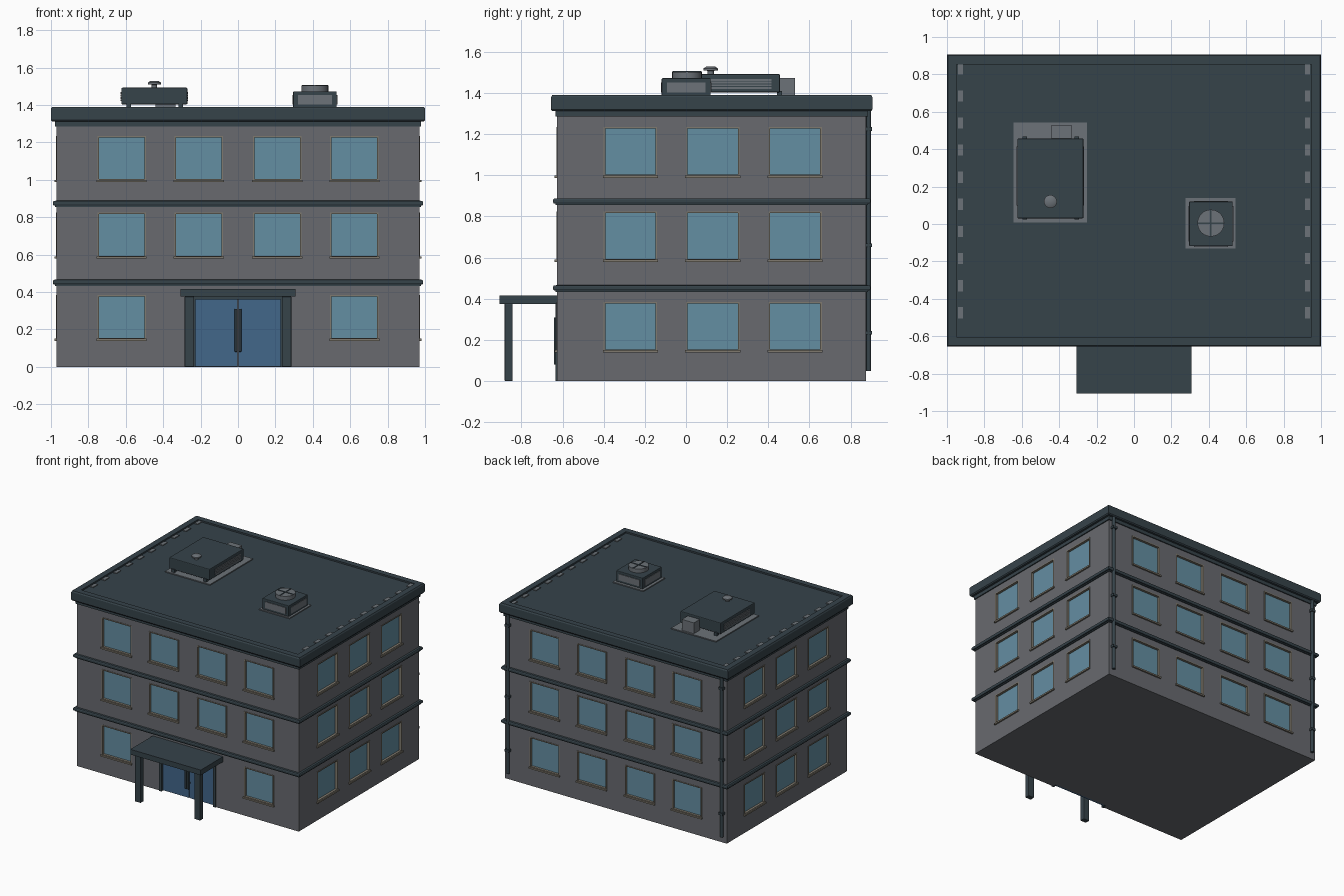
import bpy, bmesh, math
from mathutils import Matrix, Vector

if "Cube" in bpy.data.objects:
    bpy.data.objects.remove(bpy.data.objects["Cube"])


def material(name, srgb):
    m = bpy.data.materials.new(name)
    m.diffuse_color = [(c / 255 / 12.92 if c < 11 else ((c / 255 + 0.055) / 1.055) ** 2.4) for c in srgb] + [1]
    m.use_nodes = True
    m.node_tree.nodes["Principled BSDF"].inputs["Base Color"].default_value = m.diffuse_color
    return m


WALL = material("wall grey", (104, 106, 111))
DARK = material("dark slate", (54, 67, 74))
GLASS = material("window glass", (100, 142, 162))
DOOR = material("door blue", (66, 103, 138))
TRIM = material("window trim", (128, 122, 110))
METAL = material("light metal", (108, 114, 120))

HX, Y0, Y1 = 0.97, -0.626, 0.876      # wall planes
YC = (Y0 + Y1) / 2
I = Matrix.Identity(4)


def finish(name, bm, mat, bevel=0, smooth=False):
    bmesh.ops.recalc_face_normals(bm, faces=bm.faces)
    me = bpy.data.meshes.new(name)
    bm.to_mesh(me)
    bm.free()
    ob = bpy.data.objects.new(name, me)
    bpy.context.collection.objects.link(ob)
    me.materials.append(mat)
    if bevel:
        b = ob.modifiers.new("bevel", 'BEVEL')
        b.width, b.segments = bevel, 2
    if smooth:
        bpy.ops.object.select_all(action='DESELECT')
        ob.select_set(True)
        bpy.context.view_layer.objects.active = ob
        bpy.ops.object.shade_smooth_by_angle(angle=math.radians(40))
    return ob


def add_box(bm, x0, x1, y0, y1, z0, z1, m=I):
    t = Matrix.Translation(((x0 + x1) / 2, (y0 + y1) / 2, (z0 + z1) / 2))
    bmesh.ops.create_cube(bm, size=1, matrix=m @ t @ Matrix.Diagonal((x1 - x0, y1 - y0, z1 - z0, 1)))


def boxes(name, mat, items, bevel=0):
    bm = bmesh.new()
    for b in items:
        add_box(bm, *b)
    return finish(name, bm, mat, bevel)


def turned(name, mat, places, profile, sides=20):
    """Stack of (radius, z) rings around each (x, y)."""
    bm = bmesh.new()
    for x, y in places:
        rings = [[bm.verts.new((x + r * math.cos(2 * math.pi * k / sides),
                                y + r * math.sin(2 * math.pi * k / sides), z)) for k in range(sides)]
                 for r, z in profile]
        for a, b in zip(rings, rings[1:]):
            for k in range(sides):
                j = (k + 1) % sides
                bm.faces.new((a[k], a[j], b[j], b[k]))
        bm.faces.new(rings[0])
        bm.faces.new(rings[-1])
    return finish(name, bm, mat, smooth=True)


def wall_ring(name, mat, profile):
    """Sweep a closed (offset, z) profile around the walls."""
    bm = bmesh.new()
    loops = [[bm.verts.new(p) for p in ((-HX - o, Y0 - o, z), (HX + o, Y0 - o, z),
                                        (HX + o, Y1 + o, z), (-HX - o, Y1 + o, z))] for o, z in profile]
    for i, a in enumerate(loops):
        b = loops[(i + 1) % len(loops)]
        for k in range(4):
            bm.faces.new((a[k], a[(k + 1) % 4], b[(k + 1) % 4], b[k]))
    return finish(name, bm, mat)


# Window layout: each wall has a frame whose local -y points outward
def wall_frame(x, y, deg):
    return Matrix.Translation((x, y, 0)) @ Matrix.Rotation(math.radians(deg), 4, 'Z')


front, back = wall_frame(0, Y0, 0), wall_frame(0, Y1, 180)
right, left = wall_frame(HX, YC + 0.005, 90), wall_frame(-HX, YC + 0.005, -90)
floors = (0.265, 0.705, 1.115)
spots = []
for z in floors:
    for u in (-0.622, -0.21, 0.21, 0.622):
        spots.append((back, u, z))
        if z > 0.5 or abs(u) > 0.5:
            spots.append((front, u, z))
    for u in (-0.4, 0, 0.4):
        spots += [(right, u, z), (left, u, z)]

# Walls with window and door openings cut in
W, H, T = 0.13, 0.12, 0.008
cut, glass, frame, sill = (bmesh.new() for _ in range(4))
for m, u, z in spots:
    add_box(cut, u - W, u + W, -0.1, 0.025, z - H, z + H, m)
    add_box(glass, u - W + T, u + W - T, 0.016, 0.024, z - H + T, z + H - T, m)
    for s in (-1, 1):
        a, b = sorted((u + s * W, u + s * (W - T)))
        add_box(frame, a, b, -0.003, 0.024, z - H, z + H, m)
        a, b = sorted((z + s * H, z + s * (H - T)))
        add_box(frame, u - W + T, u + W - T, -0.003, 0.024, a, b, m)
    add_box(sill, u - W - 0.004, u + W + 0.004, -0.012, 0.01, z - H - 0.007, z - H + 0.005, m)
add_box(cut, -0.24, 0.24, -0.1, 0.03, -0.1, 0.375, front)
cutter = finish("opening_cutter", cut, WALL)
cutter.hide_render = True
cutter.hide_set(True)
walls = boxes("walls", WALL, [(-HX, HX, Y0, Y1, 0, 1.34)])
mod = walls.modifiers.new("openings", 'BOOLEAN')
mod.object, mod.operation, mod.solver = cutter, 'DIFFERENCE', 'EXACT'
finish("window_glass", glass, GLASS)
finish("window_frames", frame, TRIM)
finish("window_sills", sill, TRIM)

# Floor bands, cornice and parapet
for i, z in enumerate((0.453, 0.875)):
    wall_ring("floor_band_%d" % (i + 1), DARK,
              [(-0.01, z - 0.02), (0.008, z - 0.02), (0.008, z - 0.012), (0.016, z - 0.012), (0.02, z - 0.006),
               (0.02, z + 0.006), (0.016, z + 0.012), (-0.01, z + 0.014)])
wall_ring("parapet", DARK,
          [(-0.01, 1.285), (0.008, 1.285), (0.008, 1.312), (0.024, 1.312), (0.03, 1.32), (0.03, 1.38),
           (0.024, 1.39), (-0.022, 1.39), (-0.022, 1.34)])
boxes("roof_deck", DARK, [(-HX + 0.02, HX - 0.02, Y0 + 0.02, Y1 - 0.02, 1.34, 1.378)])
boxes("roof_edge_tabs", METAL,
      [(s * 0.927 - 0.014, s * 0.927 + 0.014, y - 0.03, y + 0.03, 1.376, 1.384)
       for s in (-1, 1) for y in [-0.475 + 0.145 * k for k in range(10)]])

# Entrance: door leaves, frame, handles, canopy, posts
boxes("door_leaves", DOOR, [(-0.23, -0.002, Y0 + 0.014, Y0 + 0.028, 0.002, 0.362),
                            (0.002, 0.23, Y0 + 0.014, Y0 + 0.028, 0.002, 0.362)])
boxes("door_frame", DARK, [(-0.246, -0.226, Y0 - 0.008, Y0 + 0.03, 0, 0.38),
                           (0.226, 0.246, Y0 - 0.008, Y0 + 0.03, 0, 0.38),
                           (-0.226, 0.226, Y0 - 0.008, Y0 + 0.03, 0.36, 0.38)])
boxes("door_handles", DARK, [b for s in (-0.011, 0.011) for b in (
    (s - 0.007, s + 0.007, Y0 - 0.016, Y0 - 0.004, 0.08, 0.31),
    (s - 0.004, s + 0.004, Y0 - 0.006, Y0 + 0.016, 0.12, 0.13),
    (s - 0.004, s + 0.004, Y0 - 0.006, Y0 + 0.016, 0.26, 0.27))], 0.003)
boxes("canopy", DARK, [(-0.308, 0.308, -0.906, Y0 + 0.005, 0.375, 0.416)])
boxes("canopy_posts", DARK, [(s * 0.26 - 0.026, s * 0.26 + 0.026, -0.882, -0.842, 0, 0.376) for s in (-1, 1)], 0.005)

# Rear downpipes with brackets
turned("downpipes", DARK, [(-0.935, 0.888), (0.935, 0.888)], [(0.012, 0.05), (0.012, 1.32)], 12)
boxes("pipe_brackets", DARK, [(s * 0.935 - 0.018, s * 0.935 + 0.018, Y1 - 0.004, 0.905, z - 0.009, z + 0.009)
                              for s in (-1, 1) for z in (0.235, 0.66, 1.225)])

# Large rooftop unit
boxes("large_unit_base", METAL, [(-0.643, -0.25, 0.008, 0.543, 1.375, 1.386)])
boxes("large_unit_feet", DARK, [(x - 0.012, x + 0.012, y - 0.012, y + 0.012, 1.385, 1.41)
                                for x in (-0.585, -0.305) for y in (0.035, 0.455)])
boxes("large_unit_body", DARK, [(-0.624, -0.27, 0.03, 0.457, 1.403, 1.492)], 0.006)
boxes("large_unit_louvres", METAL, [(x - 0.004, x + 0.004, 0.1, 0.415, z, z + 0.009)
                                    for x in (-0.27, -0.624) for z in (1.42, 1.433, 1.446, 1.459)])
boxes("large_unit_side_box", METAL, [(-0.44, -0.335, 0.455, 0.53, 1.385, 1.472)])
turned("large_unit_vent", METAL, [(-0.447, 0.12)],
       [(0.015, 1.485), (0.015, 1.508), (0.035, 1.51), (0.035, 1.52), (0.022, 1.528)])

# Small rooftop fan unit
X0, X1, V0, V1 = 0.295, 0.527, -0.118, 0.12
boxes("small_unit_base", METAL, [(0.275, 0.542, -0.13, 0.14, 1.375, 1.386)])
boxes("small_unit_body", DARK, [(X0, X1, V0, V1, 1.385, 1.472)], 0.004)
boxes("small_unit_panels", METAL,
      [(X0 + 0.025, X1 - 0.025, y - 0.004, y + 0.004, 1.402, 1.452) for y in (V0, V1)] +
      [(x - 0.004, x + 0.004, V0 + 0.025, V1 - 0.025, 1.402, 1.452) for x in (X0, X1)])
turned("fan_drum", METAL, [(0.411, 0.005)], [(0.072, 1.465), (0.072, 1.503)], 24)
boxes("fan_cross", DARK, [(0.341, 0.481, 0.001, 0.009, 1.5, 1.507), (0.407, 0.415, -0.065, 0.075, 1.5, 1.507)])
